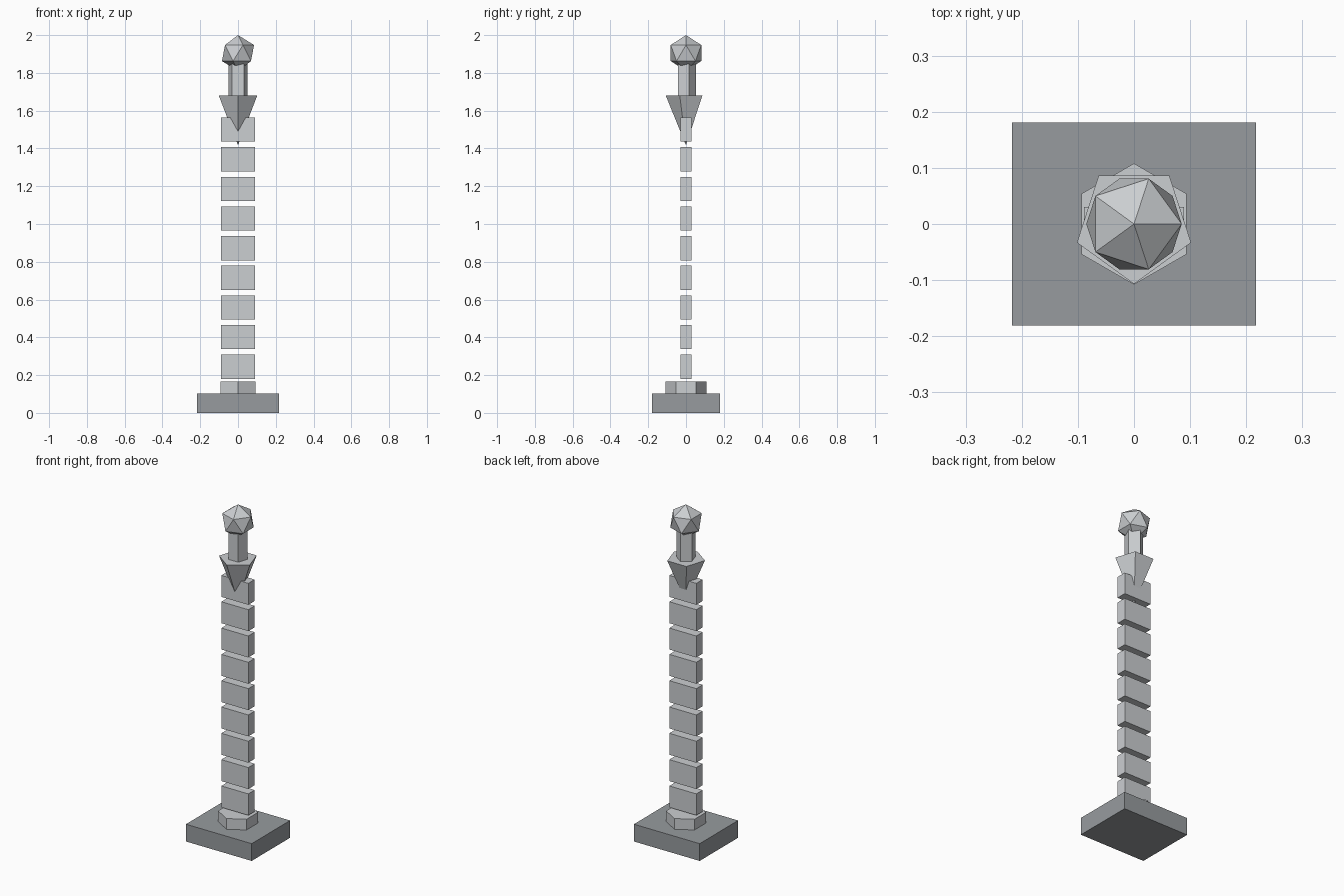
import bpy
from math import pi

cube = bpy.data.objects.get("Cube")
if cube:
    bpy.data.objects.remove(cube, do_unlink=True)


def material(name, colour):
    mat = bpy.data.materials.new(name)
    mat.use_nodes = True
    mat.diffuse_color = colour
    bsdf = next(n for n in mat.node_tree.nodes if n.type == "BSDF_PRINCIPLED")
    bsdf.inputs["Base Color"].default_value = colour
    return mat


light_grey = material("light grey", (0.60, 0.62, 0.64, 1))
dark_grey = material("dark grey", (0.31, 0.33, 0.345, 1))


def finish(name, mat):
    ob = bpy.context.object
    ob.name = name
    ob.data.materials.append(mat)
    return ob


def box(name, width, depth, bottom, top, mat):
    bpy.ops.mesh.primitive_cube_add(size=1, location=(0, 0, (bottom + top) / 2))
    bpy.context.object.scale = (width, depth, top - bottom)
    return finish(name, mat)


def prism(name, sides, radius, bottom, top, mat):
    bpy.ops.mesh.primitive_cylinder_add(
        vertices=sides, radius=radius, depth=top - bottom,
        location=(0, 0, (bottom + top) / 2))
    return finish(name, mat)


# Plinth and hexagonal collar
box("base", 0.434, 0.362, 0, 0.103, dark_grey)
prism("collar", 6, 0.108, 0.103, 0.167, light_grey)

# Floating stack of evenly spaced blade segments
SEGMENTS, PITCH, HEIGHT, START = 9, 0.157, 0.128, 0.18
for i in range(SEGMENTS):
    z = START + i * PITCH
    box(f"blade_segment_{i + 1}", 0.178, 0.06, z, z + HEIGHT, light_grey)

# Five-sided guard, point down
bpy.ops.mesh.primitive_cone_add(
    vertices=5, radius1=0.107, radius2=0, depth=0.263,
    location=(0, 0, 1.548), rotation=(pi, 0, 0))
finish("guard", light_grey)

# Grip and faceted pommel
prism("grip", 5, 0.053, 1.67, 1.88, light_grey)
bpy.ops.mesh.primitive_ico_sphere_add(
    subdivisions=1, radius=0.095, location=(0, 0, 1.905))
finish("pommel", light_grey)
